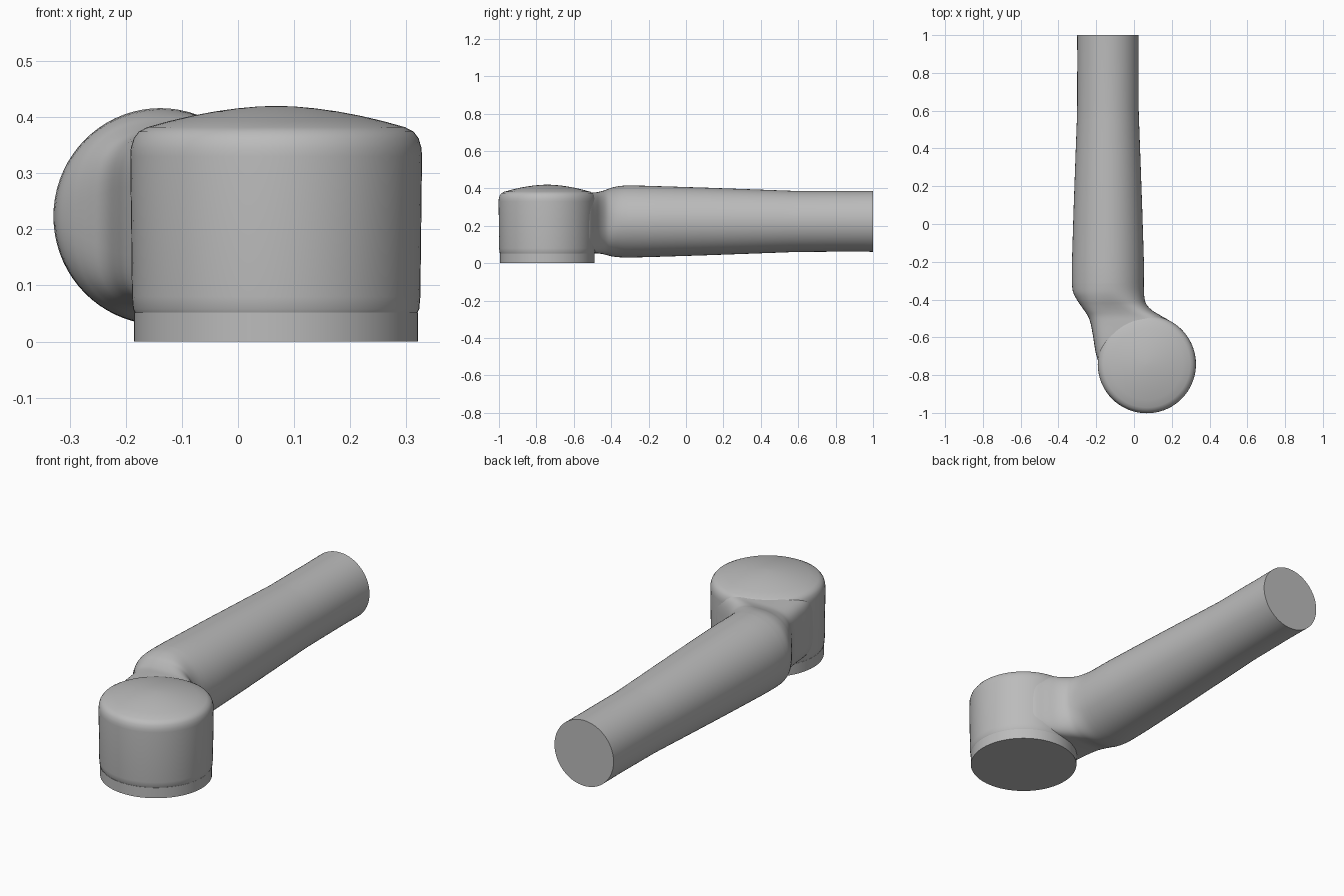
import bpy, bmesh, math
from mathutils import Vector

if "Cube" in bpy.data.objects:
    bpy.data.objects.remove(bpy.data.objects["Cube"])

grey = bpy.data.materials.new("satin grey")
grey.use_nodes = True
colour = (0.5, 0.5, 0.5, 1)
grey.diffuse_color = colour
grey.node_tree.nodes["Principled BSDF"].inputs["Base Color"].default_value = colour

SIDES = 72


def loft(name, rings):
    """Bridge equal rings of points, cap both ends and shade smooth."""
    bm = bmesh.new()
    loops = [[bm.verts.new(p) for p in ring] for ring in rings]
    for a, b in zip(loops, loops[1:]):
        for i in range(SIDES):
            j = (i + 1) % SIDES
            bm.faces.new((a[i], a[j], b[j], b[i]))
    bm.faces.new(loops[0])
    bm.faces.new(loops[-1])
    bmesh.ops.recalc_face_normals(bm, faces=bm.faces)
    mesh = bpy.data.meshes.new(name)
    bm.to_mesh(mesh)
    bm.free()
    obj = bpy.data.objects.new(name, mesh)
    bpy.context.collection.objects.link(obj)
    mesh.materials.append(grey)
    bpy.ops.object.select_all(action='DESELECT')
    obj.select_set(True)
    bpy.context.view_layer.objects.active = obj
    bpy.ops.object.shade_smooth_by_angle(angle=math.radians(35))
    return obj


def disc(radius, z, cx=0.068, cy=-0.742):
    angles = [math.tau * i / SIDES for i in range(SIDES)]
    return [(cx + radius * math.cos(t), cy + radius * math.sin(t), z) for t in angles]


def section(y, left, right, low, high, power):
    """Rounded cross-section of the arm; power 2 is round, higher is boxier."""
    ring = []
    for i in range(SIDES):
        t = math.tau * i / SIDES
        c, s = math.cos(t), math.sin(t)
        u = math.copysign(abs(c) ** (2 / power), c)
        v = math.copysign(abs(s) ** (2 / power), s)
        ring.append(((left + right) / 2 + u * (right - left) / 2, y,
                     (low + high) / 2 + v * (high - low) / 2))
    return ring


def smooth(points, steps=4):
    """Catmull-Rom spline through the section parameters."""
    pts = [Vector(p) for p in points]
    out = []
    for i in range(len(pts) - 1):
        a, b, c = pts[max(i - 1, 0)], pts[i], pts[i + 1]
        d = pts[min(i + 2, len(pts) - 1)]
        for k in range(steps):
            t = k / steps
            out.append(0.5 * (2 * b + (c - a) * t + (2 * a - 5 * b + 4 * c - d) * t ** 2
                              + (3 * b - a - 3 * c + d) * t ** 3))
    return out + [pts[-1]]


# Flat mounting ring under the joint
loft("mounting_ring", [disc(0.253, 0), disc(0.253, 0.052)])

# Joint housing with rounded shoulder and shallow dome
shoulder = [(0.251, 0.05), (0.255, 0.058), (0.257, 0.08), (0.26, 0.33), (0.259, 0.345),
            (0.254, 0.362), (0.245, 0.374), (0.23, 0.382)]
dome = [(r, 0.42 - 0.038 * (r / 0.23) ** 1.8) for r in (0.19, 0.15, 0.11, 0.07, 0.035, 0.006)]
loft("joint_housing", [disc(r, z) for r, z in shoulder + dome])

# Neck: y, left, right, low, high, boxiness
neck = [
    (-0.76, -0.18, 0.10, 0.06, 0.37, 5),
    (-0.68, -0.203, 0.18, 0.056, 0.375, 5),
    (-0.60, -0.216, 0.215, 0.055, 0.378, 4.8),
    (-0.53, -0.229, 0.208, 0.054, 0.378, 4.5),
    (-0.49, -0.243, 0.15, 0.053, 0.378, 4),
    (-0.46, -0.262, 0.10, 0.051, 0.383, 3.4),
    (-0.43, -0.283, 0.069, 0.045, 0.392, 2.8),
    (-0.40, -0.303, 0.057, 0.037, 0.403, 2.4),
    (-0.36, -0.323, 0.053, 0.032, 0.412, 2.1),
    (-0.31, -0.329, 0.052, 0.03, 0.416, 2),
]
# Tapered tube from the neck to the open end
tube = [(-0.22, 0.191, 0.223), (-0.12, 0.188, 0.223), (0.1, 0.181, 0.223),
        (0.35, 0.172, 0.223), (0.55, 0.1645, 0.223), (0.60, 0.163, 0.223),
        (0.80, 0.1625, 0.224), (0.86, 0.162, 0.224), (1.0, 0.163, 0.224)]
rings = [section(*p) for p in smooth(neck)]
rings += [section(y, -0.138 - r, -0.138 + r, z - r, z + r, 2) for y, r, z in tube]
loft("arm_tube", rings)
